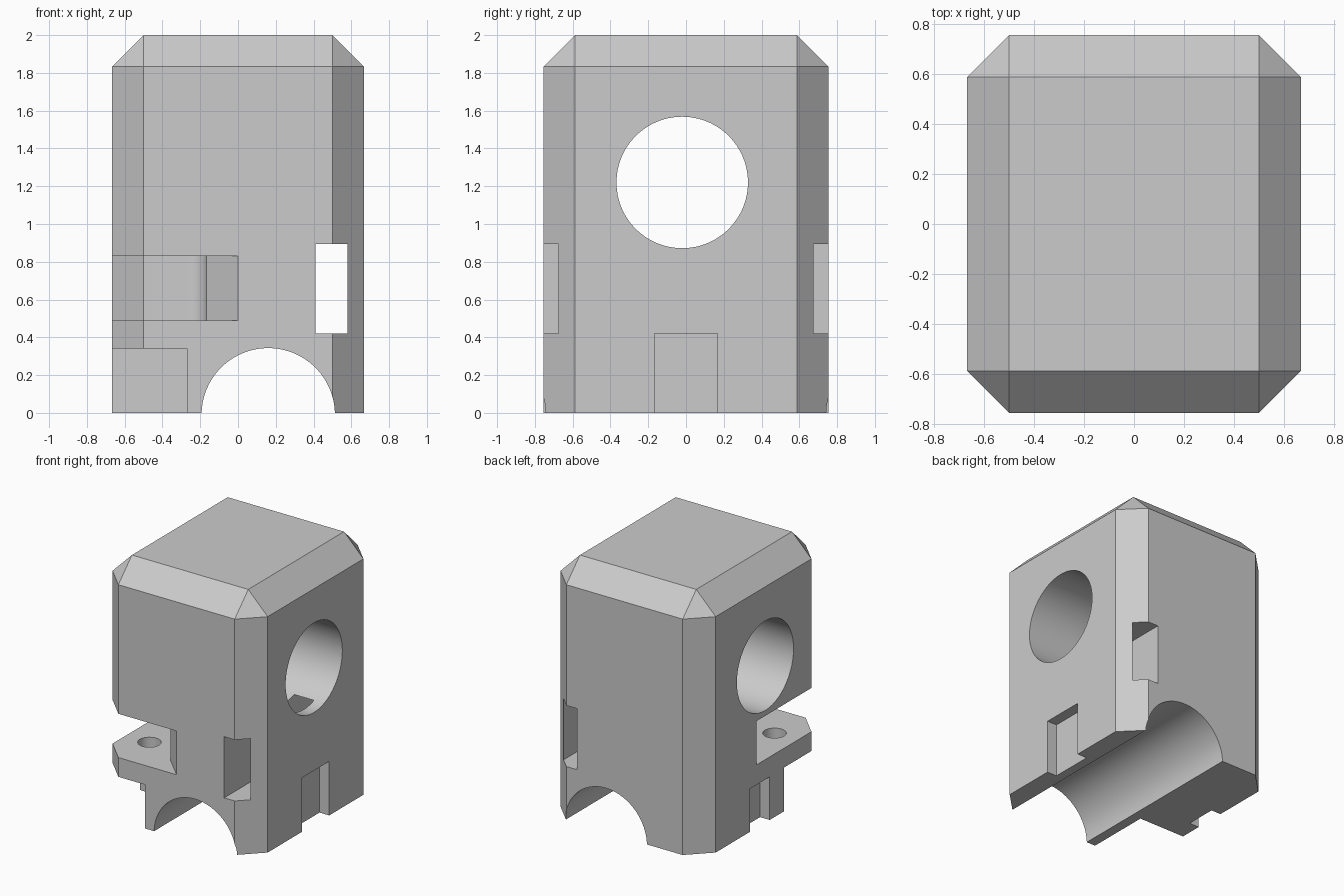
import bpy
import bmesh
import math
from mathutils import Matrix, Vector

if "Cube" in bpy.data.objects:
    bpy.data.objects.remove(bpy.data.objects["Cube"], do_unlink=True)

GREY = (0.6, 0.6, 0.6, 1.0)
grey = bpy.data.materials.new("plain_grey")
grey.use_nodes = True
grey.diffuse_color = GREY
grey.node_tree.nodes["Principled BSDF"].inputs["Base Color"].default_value = GREY

HX, HY, TOP, CH = 0.667, 0.755, 2.0, 0.167


def add_object(name, bm):
    bmesh.ops.recalc_face_normals(bm, faces=bm.faces)
    mesh = bpy.data.meshes.new(name)
    bm.to_mesh(mesh)
    bm.free()
    mesh.materials.append(grey)
    obj = bpy.data.objects.new(name, mesh)
    bpy.context.collection.objects.link(obj)
    return obj


def box(name, x, y, z):
    bm = bmesh.new()
    size = Vector((x[1] - x[0], y[1] - y[0], z[1] - z[0]))
    mid = Vector((sum(x), sum(y), sum(z))) / 2
    bmesh.ops.create_cube(bm, size=1, matrix=Matrix.Translation(mid) @ Matrix.Diagonal(size).to_4x4())
    return add_object(name, bm)


def cylinder(name, centre, radius, length, axis):
    bm = bmesh.new()
    turn = Vector((0, 0, 1)).rotation_difference(Vector(axis)).to_matrix().to_4x4()
    bmesh.ops.create_cone(bm, cap_ends=True, segments=96, radius1=radius, radius2=radius,
                          depth=length, matrix=Matrix.Translation(centre) @ turn)
    return add_object(name, bm)


def prism(name, outline, low, high):
    bm = bmesh.new()
    face = bm.faces.new([bm.verts.new((x, y, low)) for x, y in outline])
    new = bmesh.ops.extrude_face_region(bm, geom=[face])["geom"]
    bmesh.ops.translate(bm, vec=(0, 0, high - low), verts=[v for v in new if isinstance(v, bmesh.types.BMVert)])
    return add_object(name, bm)


# Body: block with bevelled uprights and a bevelled top
bm = bmesh.new()
for sx in (-1, 1):
    for sy in (-1, 1):
        for z in (0, TOP - CH):
            bm.verts.new((sx * HX, sy * (HY - CH), z))
            bm.verts.new((sx * (HX - CH), sy * HY, z))
        bm.verts.new((sx * (HX - CH), sy * (HY - CH), TOP))
bmesh.ops.convex_hull(bm, input=bm.verts)
bmesh.ops.dissolve_limit(bm, angle_limit=math.radians(1), verts=bm.verts, edges=bm.edges)
body = add_object("housing_block", bm)

# Screw recess outline: rounded inner corner and flared mouths
wx, wy, r = -0.167, -0.083, 0.1
recess = [(-1, -1.1), (0.345, -1.1), (wx, -HY + CH)]
for i in range(13):
    a = math.radians(90 * i / 12)
    recess.append((wx - r + r * math.cos(a), wy - r + r * math.sin(a)))
recess += [(-HX + CH, wy), (-1, wy + 0.5)]

cutters = [
    cylinder("cross_bore", (0, -0.02, 1.22), 0.348, 3, (1, 0, 0)),
    cylinder("rod_channel", (0.16, 0, -0.01), 0.353, 3, (0, 1, 0)),
    box("strap_slot", (0.41, 0.58), (-1, 1), (0.42, 0.895)),
    prism("screw_recess", recess, 0.49, 0.83),
    cylinder("screw_hole", (-0.467, -0.42, 0.4), 0.083, 0.5, (0, 0, 1)),
    box("nut_pocket", (-1, -0.27), (-1, -0.25), (-0.1, 0.34)),
    box("right_notch", (HX - 0.083, 1), (-0.167, 0.167), (-0.1, 0.42)),
    box("left_notch", (-1, -HX + 0.083), (-0.075, 0.167), (-0.1, 0.335)),
]
for cutter in cutters:
    mod = body.modifiers.new(cutter.name, "BOOLEAN")
    mod.operation = "DIFFERENCE"
    mod.solver = "EXACT"
    mod.object = cutter

# Keep the cut result and drop the cutters
bpy.context.view_layer.update()
result = bpy.data.meshes.new_from_object(body.evaluated_get(bpy.context.evaluated_depsgraph_get()))
body.modifiers.clear()
body.data = result
for cutter in cutters:
    bpy.data.objects.remove(cutter, do_unlink=True)

bpy.ops.object.select_all(action="DESELECT")
body.select_set(True)
bpy.context.view_layer.objects.active = body
bpy.ops.object.shade_smooth_by_angle(angle=math.radians(30))
